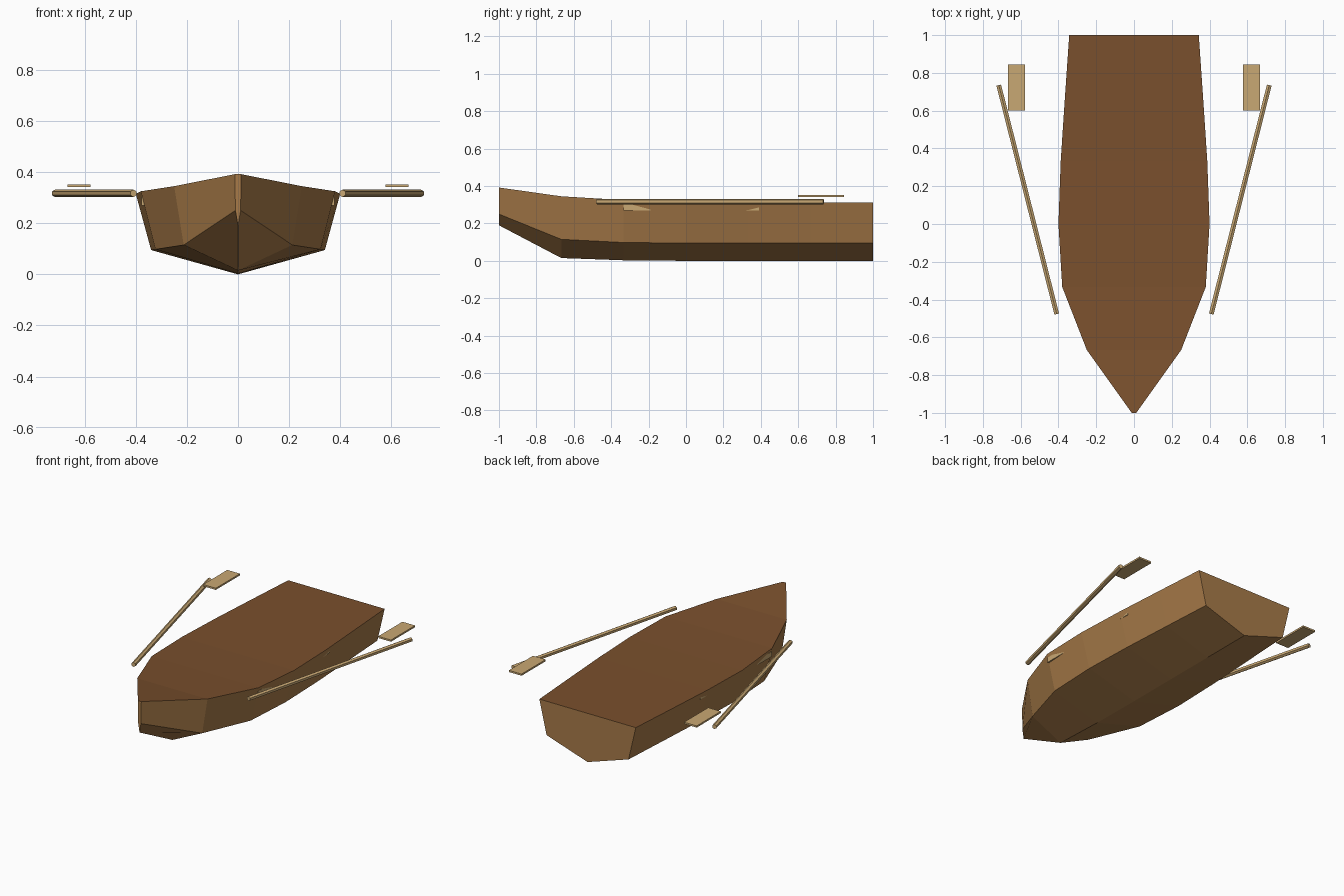
import bpy
import bmesh
from mathutils import Vector

cube = bpy.data.objects.get("Cube")
if cube:
    bpy.data.objects.remove(cube, do_unlink=True)


def material(name, srgb):
    """Flat colour given as 0-255 sRGB."""
    col = [((c / 255 + 0.055) / 1.055) ** 2.4 for c in srgb] + [1]
    m = bpy.data.materials.new(name)
    m.use_nodes = True
    m.diffuse_color = col
    m.node_tree.nodes["Principled BSDF"].inputs["Base Color"].default_value = col
    return m


HULL = material("hull wood", (168, 123, 73))
DECK = material("dark deck wood", (122, 80, 45))
PALE = material("pale wood", (201, 168, 115))


def finish(name, bm, mat):
    bmesh.ops.recalc_face_normals(bm, faces=bm.faces)
    mesh = bpy.data.meshes.new(name)
    bm.to_mesh(mesh)
    bm.free()
    mesh.materials.append(mat)
    obj = bpy.data.objects.new(name, mesh)
    bpy.context.collection.objects.link(obj)
    return obj


def box(name, low, high, mat):
    low, high = Vector(low), Vector(high)
    bm = bmesh.new()
    bmesh.ops.create_cube(bm, size=1)
    bmesh.ops.scale(bm, vec=high - low, verts=bm.verts)
    bmesh.ops.translate(bm, vec=(low + high) / 2, verts=bm.verts)
    return finish(name, bm, mat)


# Hull stations from bow to stern: half width, gunwale z, chine z, keel z
STATIONS = [
    (0.012, 0.392, 0.25, 0.19),
    (0.25, 0.345, 0.115, 0.015),
    (0.38, 0.325, 0.098, 0.003),
    (0.40, 0.315, 0.095, 0),
    (0.388, 0.313, 0.095, 0),
    (0.366, 0.313, 0.095, 0),
    (0.343, 0.313, 0.095, 0),
]
CHINE = 0.85  # chine width relative to the gunwale

# Hull shell: two sides, two bottom strips, bow face and transom
bm = bmesh.new()
rings = []
for i, (w, top, chine, keel) in enumerate(STATIONS):
    y = -1 + i / 3
    section = [(-w, top), (-w * CHINE, chine), (0, keel), (w * CHINE, chine), (w, top)]
    rings.append([bm.verts.new((x, y, z)) for x, z in section])
for a, b in zip(rings, rings[1:]):
    for k in range(4):
        bm.faces.new((a[k], a[k + 1], b[k + 1], b[k]))
bm.faces.new(rings[0])
bm.faces.new(rings[-1][::-1])
finish("hull", bm, HULL)

# Deck closing the hull along the gunwale
bm = bmesh.new()
edges = [[bm.verts.new((s * w, -1 + i / 3, top)) for s in (-1, 1)]
         for i, (w, top, _, _) in enumerate(STATIONS)]
for a, b in zip(edges, edges[1:]):
    bm.faces.new((a[0], a[1], b[1], b[0]))
finish("deck", bm, DECK)

# Benches, whose corners just show through the planking
for name, y0, y1 in (("front_bench", -0.333, -0.19), ("rear_bench", 0.24, 0.39)):
    box(name, (-0.377, y0, 0.27), (0.377, y1, 0.302), PALE)

# Oars: a six-sided shaft and a flat blade on each side
for side, s in (("left", 1), ("right", -1)):
    start, end = Vector((s * 0.409, -0.477, 0.317)), Vector((s * 0.716, 0.735, 0.317))
    axis = end - start
    bm = bmesh.new()
    bmesh.ops.create_cone(bm, cap_ends=True, segments=6, radius1=0.0145,
                          radius2=0.0145, depth=axis.length)
    shaft = finish(side + "_oar_shaft", bm, PALE)
    shaft.rotation_euler = axis.to_track_quat('Z', 'Y').to_euler()
    shaft.location = (start + end) / 2
    xs = sorted((s * 0.578, s * 0.668))
    box(side + "_oar_blade", (xs[0], 0.6, 0.341), (xs[1], 0.845, 0.352), PALE)
